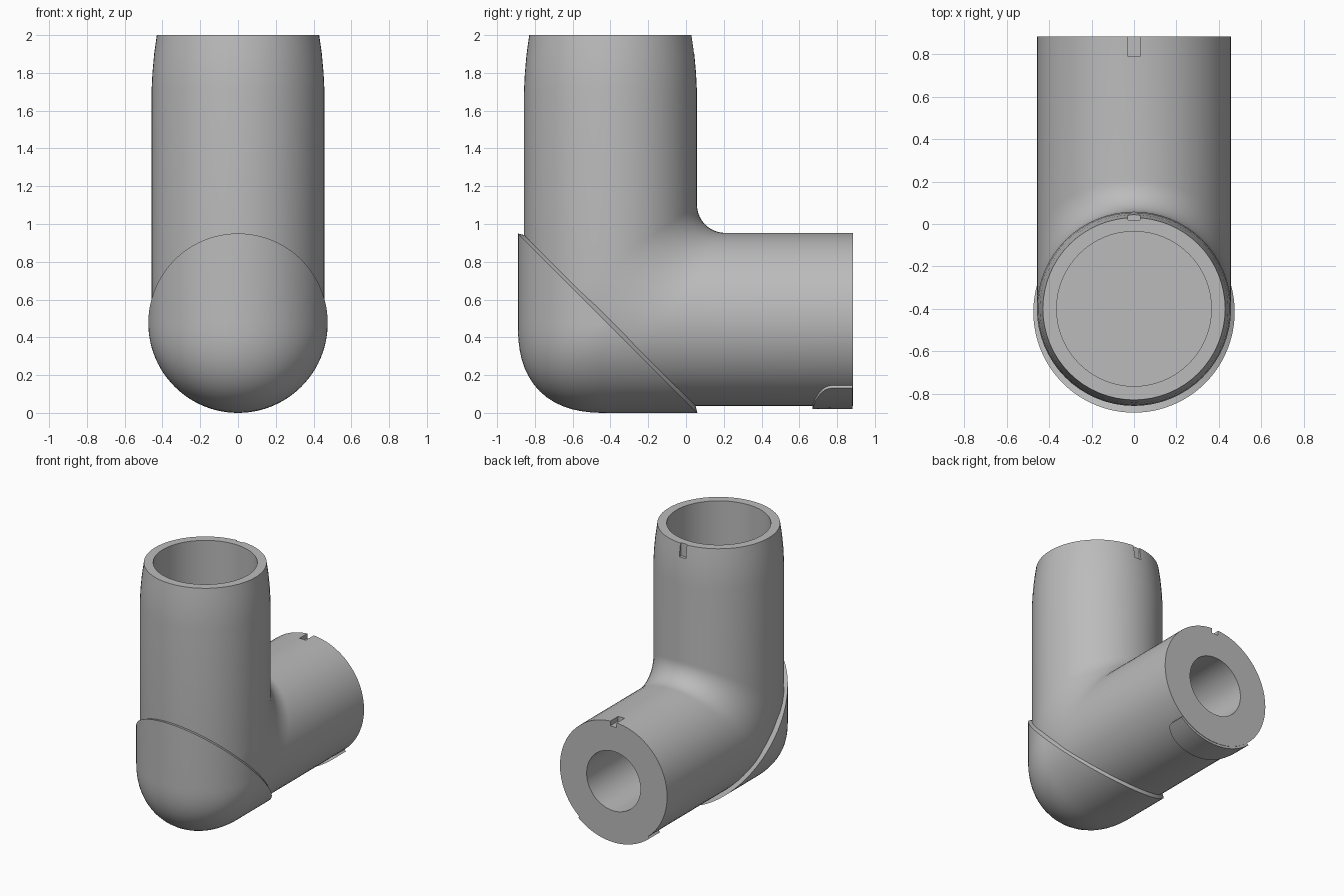
import bpy, bmesh
from math import sin, cos, pi, radians

cube = bpy.data.objects.get("Cube")
if cube:
    bpy.data.objects.remove(cube, do_unlink=True)

grey = bpy.data.materials.new("mid_grey")
grey.use_nodes = True
grey.diffuse_color = (0.5, 0.5, 0.5, 1)
grey.node_tree.nodes["Principled BSDF"].inputs["Base Color"].default_value = (0.5, 0.5, 0.5, 1)


def loft(name, rows, closed=False, ends=False):
    """Skin a list of equal-length point rows."""
    bm = bmesh.new()
    grid = [[bm.verts.new(p) for p in row] for row in rows]
    count = len(rows[0])
    for a, b in zip(grid, grid[1:]):
        for j in range(count if closed else count - 1):
            k = (j + 1) % count
            bm.faces.new((a[j], a[k], b[k], b[j]))
    if ends:
        bm.faces.new(grid[0])
        bm.faces.new(grid[-1])
    bmesh.ops.remove_doubles(bm, verts=bm.verts, dist=0.0005)
    bmesh.ops.recalc_face_normals(bm, faces=bm.faces)
    mesh = bpy.data.meshes.new(name)
    bm.to_mesh(mesh)
    bm.free()
    mesh.materials.append(grey)
    obj = bpy.data.objects.new(name, mesh)
    bpy.context.collection.objects.link(obj)
    return obj


def activate(obj):
    bpy.ops.object.select_all(action='DESELECT')
    obj.select_set(True)
    bpy.context.view_layer.objects.active = obj


def smooth(obj):
    activate(obj)
    bpy.ops.object.shade_smooth_by_angle(angle=radians(32))


def cut_slot(obj, centre, size):
    bpy.ops.mesh.primitive_cube_add(size=1, location=centre)
    cutter = bpy.context.object
    cutter.scale = size
    cutter.hide_render = True
    bpy.context.view_layer.update()
    mod = obj.modifiers.new("slot", 'BOOLEAN')
    mod.operation = 'DIFFERENCE'
    mod.solver = 'EXACT'
    mod.object = cutter
    activate(obj)
    bpy.ops.object.modifier_apply(modifier=mod.name)
    bpy.data.objects.remove(cutter, do_unlink=True)


# Elbow body: bore floor, bore wall, rim, outside, bend, end face, end bore
AXIS_Y, AXIS_Z, R, END = -0.4, 0.495, 0.458, 0.885
SEG, BEND = 64, 14
angles = [2 * pi * i / SEG for i in range(SEG)]


def upright_ring(r, z):
    return [(r * cos(a), AXIS_Y + r * sin(a), z) for a in angles]


def level_ring(r, y):
    return [(r * cos(a), y, AXIS_Z + r * sin(a)) for a in angles]


def bend_ring(t):
    ring = []
    for a in angles:
        r = 0.15 + 0.15 * (1 - sin(a))
        ring.append((R * cos(a), AXIS_Y + R * sin(a) + r * (1 - cos(t)),
                     AXIS_Z + R * sin(a) + r * (1 - sin(t))))
    return ring


rows = [upright_ring(r, z) for r, z in
        ((0.365, 1.1), (0.365, 2), (0.43, 2), (0.444, 1.9), (0.453, 1.8), (R, 1.7))]
rows += [bend_ring(pi / 2 * i / BEND) for i in range(BEND + 1)]
rows += [level_ring(r, y) for r, y in ((R, END), (0.23, END), (0.23, 0.2))]
body = loft("elbow_body", rows, closed=True, ends=True)

# Alignment slots at the two open ends
cut_slot(body, (0, 0.08, 1.96), (0.055, 0.12, 0.12))
cut_slot(body, (0, 0.86, 0.98), (0.055, 0.14, 0.13))
smooth(body)

# Rounded cap over the outer corner, ending on the mitre plane
CAP_Y, CAP_Z, CAP_R, POWER = -0.415, 0.475, 0.475, 2.5
rows = []
for i in range(49):
    a = pi * i / 48
    x, w = CAP_R * cos(a), CAP_R * sin(a)
    inner_x, inner_w, lift = 0.45 * cos(a), 0.45 * sin(a), 0.015
    row = [(inner_x, CAP_Y - inner_w + lift, CAP_Z + inner_w + lift),
           (x, CAP_Y - w, CAP_Z + w)]
    for j in range(17):
        c, s = cos(pi / 2 * j / 16), sin(pi / 2 * j / 16)
        k = w * (abs(c) ** POWER + s ** POWER) ** (-1 / POWER)
        row.append((x, CAP_Y - k * c, CAP_Z - k * s))
    row += [(x, CAP_Y + w, CAP_Z - w),
            (inner_x, CAP_Y + inner_w + lift, CAP_Z - inner_w + lift)]
    rows.append(row)
smooth(loft("corner_cap", rows))

# Thin raised lug with a rounded tip under the level end
rows = []
for i in range(13):
    t = pi / 2 * i / 12
    half = radians(40) * max(sin(t), 0.02) ** 0.8
    y = 0.77 - 0.1 * cos(t)
    spread = [half * (j / 8 - 1) for j in range(17)]
    rows.append([(0.475 * sin(a), y, AXIS_Z - 0.475 * cos(a)) for a in spread] +
                [(0.44 * sin(a), y, AXIS_Z - 0.44 * cos(a)) for a in reversed(spread)])
rows.append([(x, 0.882, z) for x, y, z in rows[-1]])
smooth(loft("bottom_lug", rows, closed=True, ends=True))
